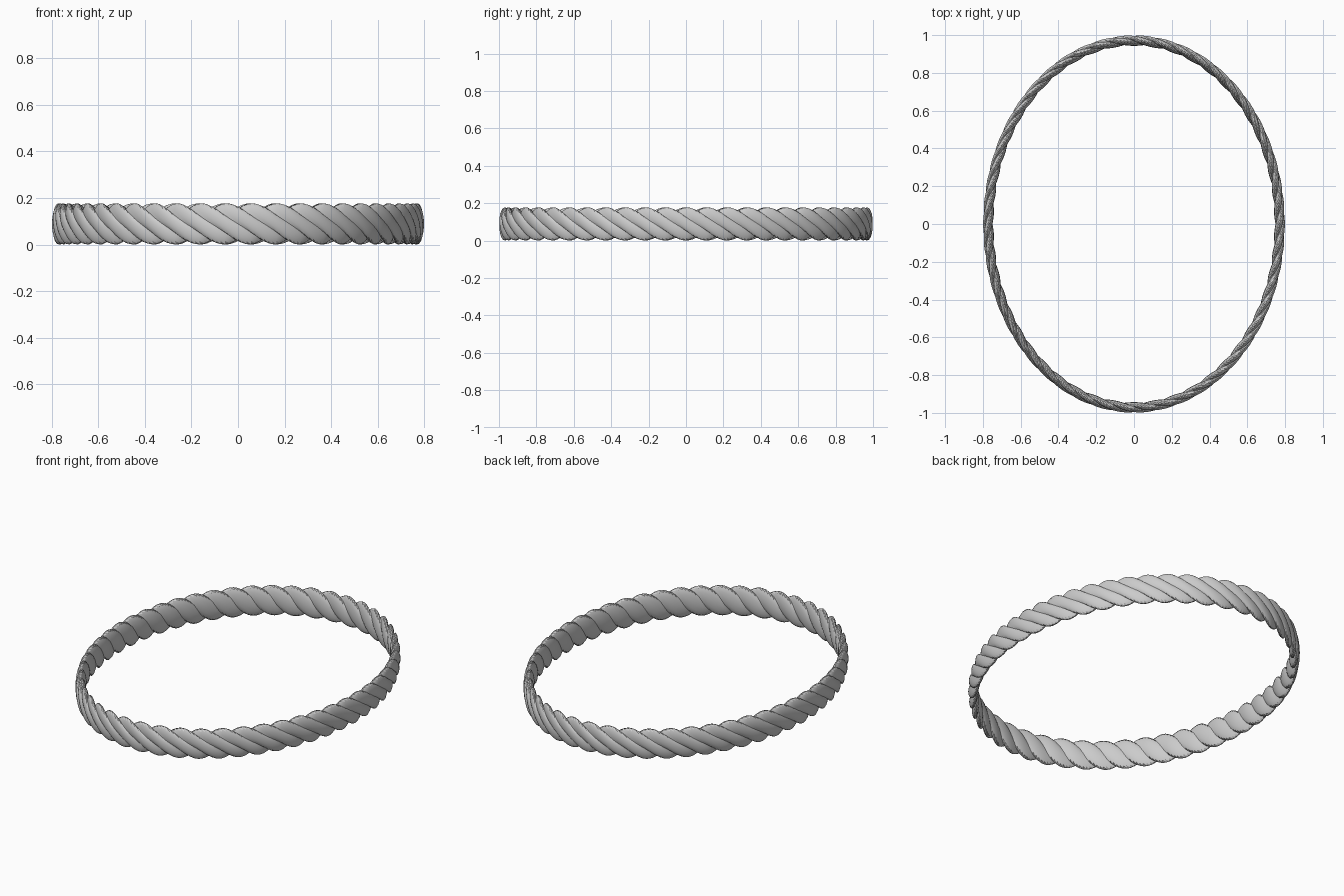
import bpy, bmesh, math

if "Cube" in bpy.data.objects:
    bpy.data.objects.remove(bpy.data.objects["Cube"])

A, B = 0.771, 0.971          # ellipse half axes of the rope centre line
HALF_W, HALF_H = 0.028, 0.089  # flattened rope cross-section
CENTRE_Z = 0.089
STRANDS, BUMPS = 3, 50       # strands in the twist, bumps around the ring
PER_LOBE, PER_BUMP = 8, 6    # mesh resolution
WARP = 0.45                  # strands lie flatter outside, steeper inside


def arc_length_params(count, fine=8000):
    """Ellipse parameters spaced evenly along its length, from the front."""
    cum = [0.0]
    start = -math.pi / 2
    step = 2 * math.pi / fine
    for i in range(fine):
        t = start + (i + 0.5) * step
        cum.append(cum[-1] + math.hypot(A * math.sin(t), B * math.cos(t)) * step)
    out, k = [], 0
    for i in range(count):
        target = cum[-1] * i / count
        while cum[k + 1] <= target:
            k += 1
        f = (target - cum[k]) / (cum[k + 1] - cum[k])
        out.append(start + (k + f) * step)
    return out


# Twisted rope ring: a lobed profile swept and twisted around the ellipse
rows, cols = BUMPS * PER_BUMP, STRANDS * PER_LOBE
bm = bmesh.new()
grid = []
for i, t in enumerate(arc_length_params(rows)):
    twist = 2 * math.pi * BUMPS / STRANDS * i / rows
    nx, ny = math.cos(t) / A, math.sin(t) / B
    n = math.hypot(nx, ny)
    nx, ny = nx / n, ny / n
    ring = []
    for j in range(cols):
        psi = 2 * math.pi * j / cols
        lobe = 0.68 + 0.32 * abs(math.sin(psi * STRANDS / 2)) ** 0.8
        phi = psi - twist
        phi -= WARP * math.sin(phi)
        u = HALF_W * lobe * math.cos(phi)
        v = HALF_H * lobe * math.sin(phi)
        ring.append(bm.verts.new((A * math.cos(t) + nx * u,
                                  B * math.sin(t) + ny * u,
                                  CENTRE_Z + v)))
    grid.append(ring)

# Close the ring, shifting columns so each strand meets the next one
shift = (BUMPS % STRANDS) * PER_LOBE
for i in range(rows):
    a = grid[i]
    last = i == rows - 1
    b = grid[0] if last else grid[i + 1]
    s = -shift if last else 0
    for j in range(cols):
        k = (j + 1) % cols
        bm.faces.new((a[j], b[(j + s) % cols], b[(k + s) % cols], a[k]))
bmesh.ops.recalc_face_normals(bm, faces=bm.faces[:])

mesh = bpy.data.meshes.new("twisted_rope_ring")
bm.to_mesh(mesh)
bm.free()
rope = bpy.data.objects.new("twisted_rope_ring", mesh)
bpy.context.collection.objects.link(rope)

# Smooth strands with sharp grooves between them
bpy.context.view_layer.objects.active = rope
rope.select_set(True)
bpy.ops.object.shade_smooth_by_angle(angle=math.radians(25))
